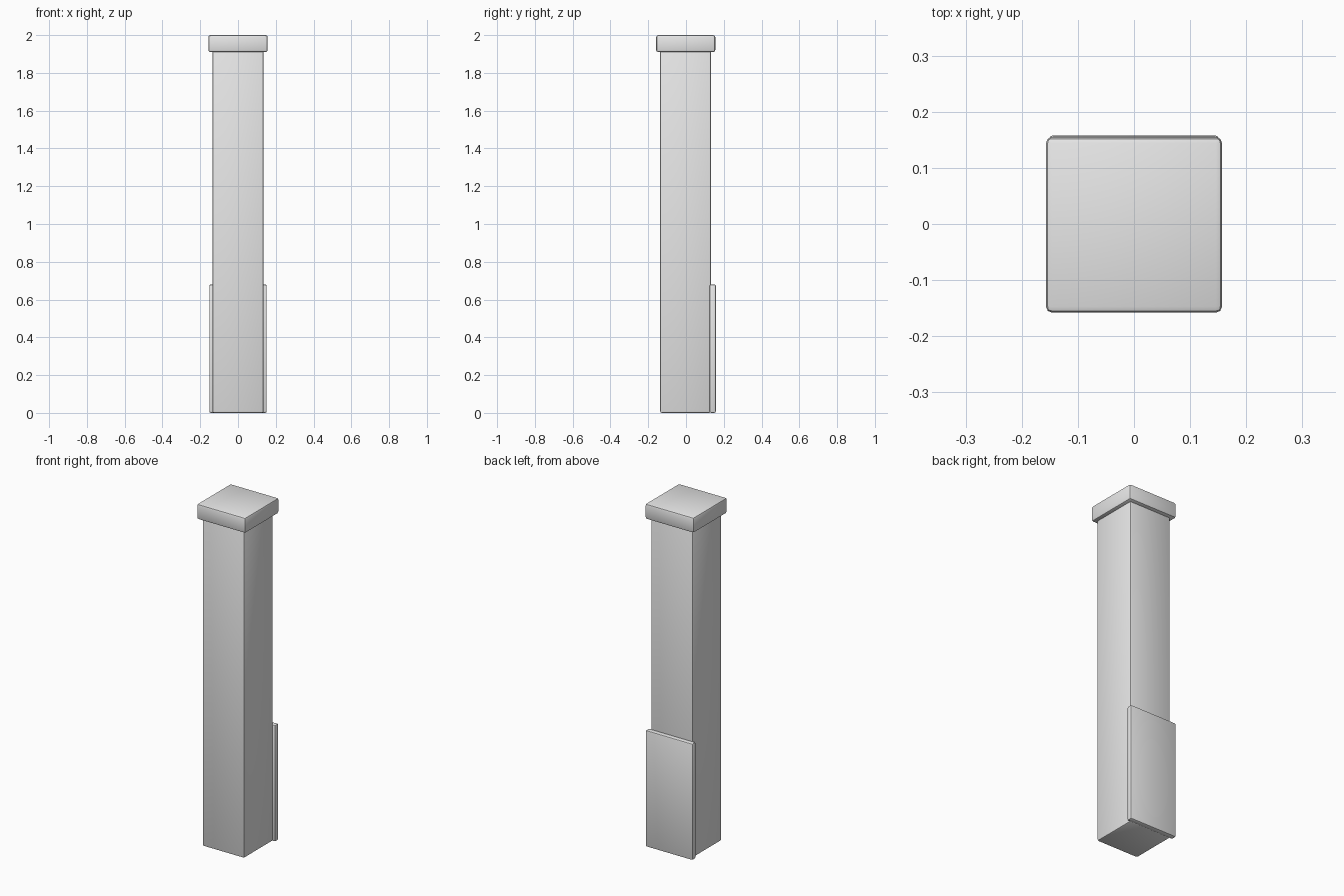
import bpy
import math

cube = bpy.data.objects.get("Cube")
if cube:
    bpy.data.objects.remove(cube, do_unlink=True)

# One plain grey for the whole post
grey = bpy.data.materials.new("light_grey")
grey.use_nodes = True
color = (0.8, 0.8, 0.8, 1.0)
grey.diffuse_color = color
grey.node_tree.nodes["Principled BSDF"].inputs["Base Color"].default_value = color


def rounded_box(name, low, high, bevel):
    """Box between two corners with softened edges."""
    center = [(a + b) / 2 for a, b in zip(low, high)]
    bpy.ops.mesh.primitive_cube_add(size=1, location=center)
    box = bpy.context.object
    box.name = name
    box.scale = [b - a for a, b in zip(low, high)]
    bpy.ops.object.transform_apply(location=False, rotation=False, scale=True)
    box.data.materials.append(grey)
    soften = box.modifiers.new("soft_edges", 'BEVEL')
    soften.width = bevel
    soften.segments = 2
    bpy.ops.object.modifier_apply(modifier=soften.name)
    bpy.ops.object.shade_smooth_by_angle(angle=math.radians(30))
    return box


# Tall square shaft, its top tucked into the cap
rounded_box("shaft", (-0.135, -0.137, 0), (0.135, 0.132, 1.93), 0.009)

# Overhanging cap
rounded_box("cap", (-0.157, -0.158, 1.91), (0.157, 0.155, 2), 0.011)

# Wide plate on the lower back
rounded_box("back_plate", (-0.152, 0.125, 0), (0.152, 0.158, 0.68), 0.008)
